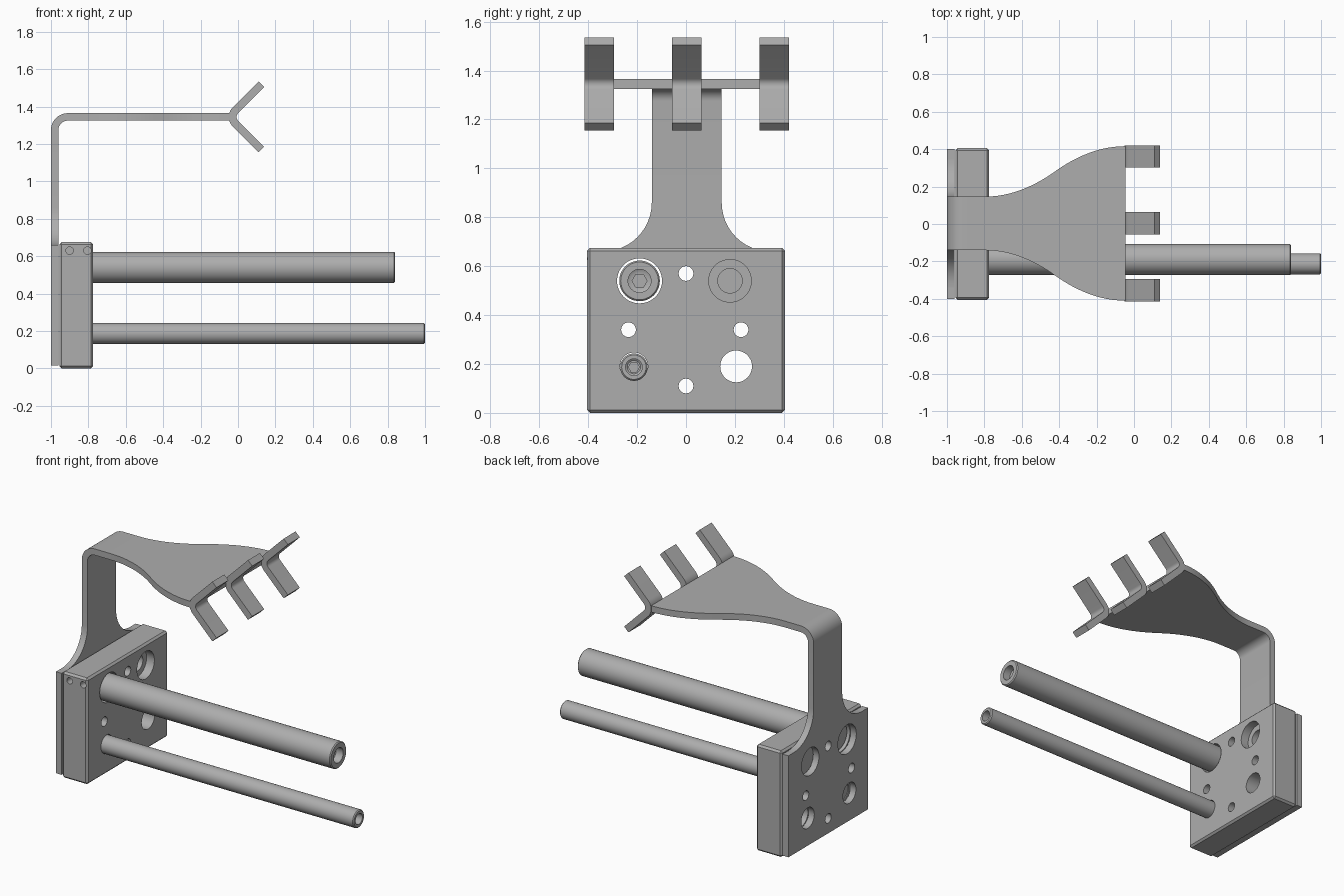
import bpy, bmesh
from math import sin, cos, pi, radians, sqrt

cube = bpy.data.objects.get("Cube")
if cube:
    bpy.data.objects.remove(cube, do_unlink=True)

GREY = 0.42
steel = bpy.data.materials.new("grey metal")
steel.use_nodes = True
steel.diffuse_color = (GREY, GREY, GREY, 1)
steel.node_tree.nodes["Principled BSDF"].inputs["Base Color"].default_value = (GREY, GREY, GREY, 1)


def finish(name, bm):
    """Turn a bmesh into a named object with the metal material."""
    bmesh.ops.remove_doubles(bm, verts=bm.verts, dist=1e-5)
    bmesh.ops.recalc_face_normals(bm, faces=bm.faces)
    mesh = bpy.data.meshes.new(name)
    bm.to_mesh(mesh)
    bm.free()
    mesh.materials.append(steel)
    ob = bpy.data.objects.new(name, mesh)
    bpy.context.collection.objects.link(ob)
    return ob


def loft(name, rings):
    """Skin a list of closed rings, capping both ends."""
    bm = bmesh.new()
    loops = [[bm.verts.new(p) for p in ring] for ring in rings]
    n = len(loops[0])
    for a, b in zip(loops, loops[1:]):
        for i in range(n):
            j = (i + 1) % n
            bm.faces.new((a[i], a[j], b[j], b[i]))
    bm.faces.new(loops[0])
    bm.faces.new(loops[-1])
    return finish(name, bm)


def turned(name, profile, y, z, sides=48):
    """Round part along x, from (x, radius) steps."""
    return loft(name, [[(x, y + r * cos(2 * pi * i / sides), z + r * sin(2 * pi * i / sides))
                        for i in range(sides)] for x, r in profile])


def box(name, x0, x1, y0, y1, z0, z1, bevel=0):
    ob = loft(name, [[(x, y0, z0), (x, y1, z0), (x, y1, z1), (x, y0, z1)] for x in (x0, x1)])
    if bevel:
        mod = ob.modifiers.new("bevel", 'BEVEL')
        mod.width, mod.segments = bevel, 1
        apply(ob, mod)
    return ob


def apply(ob, mod):
    bpy.context.view_layer.objects.active = ob
    bpy.ops.object.modifier_apply(modifier=mod.name)


def cut(ob, cutter):
    mod = ob.modifiers.new("cut", 'BOOLEAN')
    mod.operation, mod.solver, mod.object = 'DIFFERENCE', 'EXACT', cutter
    apply(ob, mod)
    bpy.data.objects.remove(cutter, do_unlink=True)


# Main block and the flat plate behind it
BACK, FACE = -0.955, -0.775
block = box("clamp_block", BACK, FACE, -0.405, 0.405, 0, 0.675, 0.012)
plate = box("back_plate", -1, -0.96, -0.4, 0.4, 0.015, 0.66)

# Through holes: (y, z, radius in block, radius in plate)
holes = [(0, 0.57, 0.03, 0.03), (0, 0.11, 0.03, 0.03),
         (-0.235, 0.34, 0.03, 0.03), (0.225, 0.34, 0.03, 0.03),
         (0.205, 0.19, 0.065, 0.065), (-0.19, 0.54, 0.092, 0.092),
         (-0.213, 0.19, 0.057, 0.065)]
for y, z, rb, rp in holes:
    cut(block, turned("cutter", [(BACK - 0.02, rb), (FACE + 0.1, rb)], y, z))
    cut(plate, turned("cutter", [(-1.1, rp), (BACK, rp)], y, z))

# Stepped blind pocket on the upper left, opened from the back through the plate
cut(block, turned("cutter", [(-0.88, 0.05), (-0.83, 0.05), (-0.83, 0.087), (-0.7, 0.087)], 0.18, 0.54))
cut(plate, turned("cutter", [(-1.1, 0.087), (BACK, 0.087)], 0.18, 0.54))

# Two set-screw holes in the side of the block
for x in (-0.90, -0.805):
    ring = [(x + 0.02 * cos(pi * i / 12), 0.63 + 0.02 * sin(pi * i / 12)) for i in range(24)]
    cut(block, loft("cutter", [[(px, y, pz) for px, pz in ring] for y in (-0.5, -0.33)]))


def rod(name, start, end, r, bore, y, z):
    """Rod with a chamfered bore and a hexagonal socket at its free end."""
    ob = turned(name, [(start, r), (end - 0.006, r), (end, r - 0.006), (end, bore),
                       (end - 0.05, bore), (end - 0.055, bore * 0.8)], y, z)
    cut(ob, turned("cutter", [(end - 0.1, bore * 0.65), (end - 0.04, bore * 0.65)], y, z, 6))
    return ob


rod("upper_rod", -0.94, 0.84, 0.083, 0.047, -0.19, 0.54)
rod("lower_rod", -0.95, 1.0, 0.056, 0.034, -0.213, 0.187)

# Bent neck: stations of (inner x, inner z, outer x, outer z, half width)
NECK, MID, TOP, T = 0.143, 0.003, 1.365, 0.04
stations = []
for i in range(13):                       # flared shoulder
    a = pi / 2 * i / 12
    z = 0.86 - 0.2 * cos(a)
    stations.append((-0.96, z, -1, z, NECK + 0.2 - 0.2 * sin(a)))
R = 0.09
for i in range(13):                       # rounded bend
    a = pi - pi / 2 * i / 12
    c, s = cos(a), sin(a)
    cx, cz = -1 + R, TOP - R
    stations.append((cx + (R - T) * c, cz + (R - T) * s, cx + R * c, cz + R * s, NECK))
X0, X1, FLARE = -0.8, -0.045, 0.27
for i in range(25):                       # widening arm
    t = i / 24
    ease = 2 * t * t if t < 0.5 else 1 - 2 * (1 - t) ** 2
    x = X0 + (X1 - X0) * t
    stations.append((x, TOP - T, x, TOP, NECK + FLARE * ease))
loft("bent_arm", [[(xi, MID - w, zi), (xi, MID + w, zi), (xo, MID + w, zo), (xo, MID - w, zo)]
                  for xi, zi, xo, zo, w in stations])

# Three forked tabs, each a strip bent to a right angle
CX, CZ, RI, RO, LEG = 0.0224, TOP - T / 2, 0.03, 0.072, 0.196
section = []
for i in range(-1, 14):
    a = radians(135 + 90 * min(max(i, 0), 12) / 12)
    run = LEG if i in (-1, 13) else 0
    k = 1 / sqrt(2)
    dz = run * k * (1 if i < 0 else -1)
    section.append([(CX + r * cos(a) + run * k, CZ + r * sin(a) + dz) for r in (RI, RO)])
for label, y in (("right", -0.355), ("middle", MID), ("left", 0.361)):
    loft("fork_tab_" + label, [[(x, y + s * 0.06, z) for (x, z), s in
                                ((p, -1), (p, 1), (q, 1), (q, -1))] for p, q in section])

# Smooth the round parts, keep real edges crisp
for ob in bpy.context.collection.objects:
    ob.select_set(ob.type == 'MESH')
bpy.context.view_layer.objects.active = block
bpy.ops.object.shade_smooth_by_angle(angle=radians(30))
